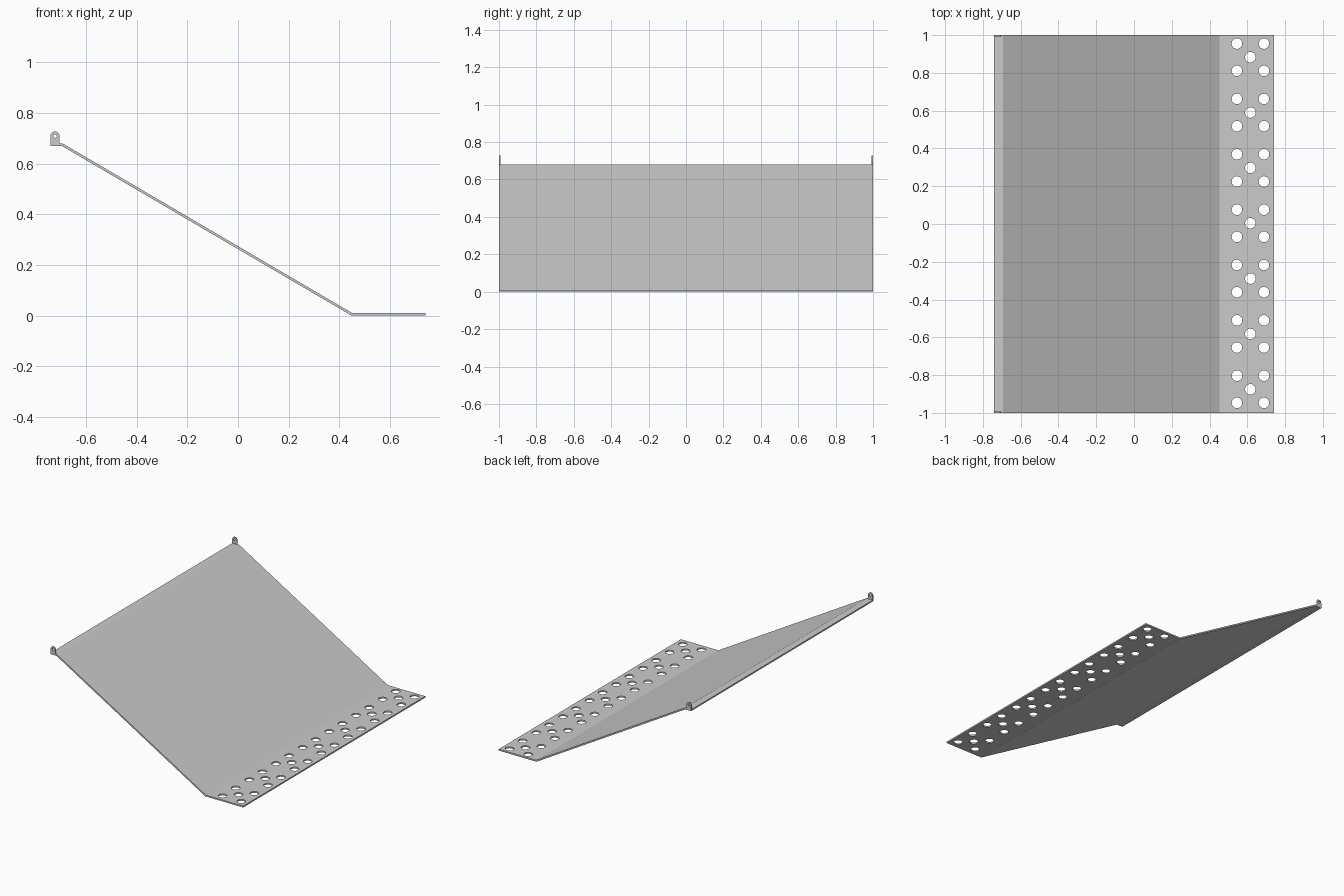
import bpy, bmesh, math
from mathutils import Matrix

if "Cube" in bpy.data.objects:
    bpy.data.objects.remove(bpy.data.objects["Cube"])


def to_object(name, bm):
    bmesh.ops.recalc_face_normals(bm, faces=bm.faces)
    mesh = bpy.data.meshes.new(name)
    bm.to_mesh(mesh)
    bm.free()
    ob = bpy.data.objects.new(name, mesh)
    bpy.context.collection.objects.link(ob)
    return ob


def extrude_profile(name, pts, y0, y1):
    bm = bmesh.new()
    face = bm.faces.new([bm.verts.new((x, y0, z)) for x, z in pts])
    ext = bmesh.ops.extrude_face_region(bm, geom=[face])
    verts = [g for g in ext["geom"] if isinstance(g, bmesh.types.BMVert)]
    bmesh.ops.translate(bm, verts=verts, vec=(0, y1 - y0, 0))
    return to_object(name, bm)


def cylinder(bm, matrix, radius, depth, sides=24):
    bmesh.ops.create_cone(bm, cap_ends=True, segments=sides, radius1=radius,
                          radius2=radius, depth=depth, matrix=matrix)


def cut(obs, cutter):
    cutter.hide_render = True
    for ob in obs:
        mod = ob.modifiers.new("holes", 'BOOLEAN')
        mod.operation = 'DIFFERENCE'
        mod.solver = 'EXACT'
        mod.object = cutter
        bpy.context.view_layer.objects.active = ob
        bpy.ops.object.modifier_apply(modifier=mod.name)
    bpy.data.objects.remove(cutter)


# Bent sheet: flat foot, 30 degree slope, narrow top lip
t, m = 0.01, 0.0027
foot, lip, top = 0.449, -0.695, 0.67
sheet = extrude_profile("bent_sheet", [
    (0.74, 0), (0.74, t), (foot + m, t), (lip + m, top + t),
    (-0.74, top + t), (-0.74, top), (lip, top), (foot, 0)], -1, 1)

# Seven groups of five round holes in the foot
bm = bmesh.new()
for i in range(7):
    y = 0.883 - i * 0.293
    for x, dy in ((0.616, 0), (0.545, 0.072), (0.545, -0.072),
                  (0.688, 0.072), (0.688, -0.072)):
        cylinder(bm, Matrix.Translation((x, y + dy, 0)), 0.028, 0.1)
cut([sheet], to_object("foot_hole_cutter", bm))

# Rounded hanging tabs at both ends of the lip
r, cx, cz = 0.018, -0.722, 0.709
arc = [(cx + r * math.cos(a), cz + r * math.sin(a))
       for a in (math.pi * k / 12 for k in range(13))]
outline = arc + [(cx - r, top + t), (cx + r, top + t)]
tabs = [extrude_profile("front_tab", outline, -1, -0.993),
        extrude_profile("back_tab", outline, 0.993, 1)]

# Pin hole through both tabs
bm = bmesh.new()
cylinder(bm, Matrix.Translation((cx, 0, cz)) @ Matrix.Rotation(math.pi / 2, 4, 'X'),
         0.007, 2.2, 16)
cut(tabs, to_object("pin_hole_cutter", bm))
